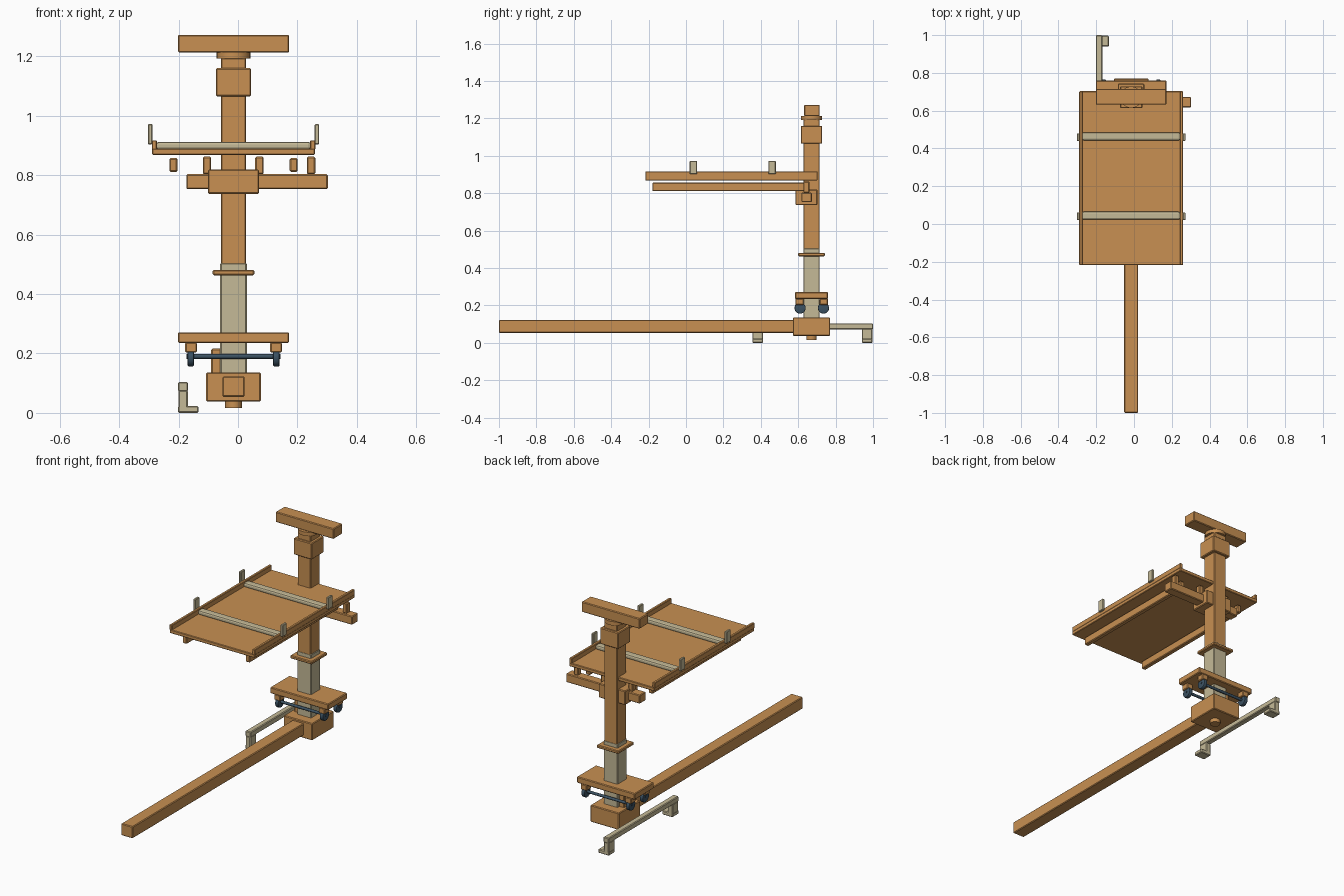
import bpy, bmesh, math
from mathutils import Matrix

if "Cube" in bpy.data.objects:
    bpy.data.objects.remove(bpy.data.objects["Cube"])


def material(name, rgb):
    m = bpy.data.materials.new(name)
    m.diffuse_color = (*rgb, 1)
    m.use_nodes = True
    m.node_tree.nodes["Principled BSDF"].inputs["Base Color"].default_value = m.diffuse_color
    return m


ORANGE = material("burnt orange", (0.58, 0.28, 0.085))
TAN = material("pale tan", (0.56, 0.49, 0.31))
SLATE = material("dark slate", (0.045, 0.085, 0.125))


def finish(bm, name, mat):
    me = bpy.data.meshes.new(name)
    bm.to_mesh(me)
    bm.free()
    me.materials.append(mat)
    ob = bpy.data.objects.new(name, me)
    bpy.context.collection.objects.link(ob)
    return ob


def box(name, x, y, z, mat=ORANGE, bevel=0.004, segments=1):
    """Box from (min, max) ranges, with softened edges."""
    bm = bmesh.new()
    bmesh.ops.create_cube(bm, size=1)
    for v in bm.verts:
        for i, (a, b) in enumerate((x, y, z)):
            v.co[i] = (a + b) / 2 + v.co[i] * (b - a)
    if bevel:
        bmesh.ops.bevel(bm, geom=bm.edges[:], offset=bevel, segments=segments,
                        affect='EDGES', profile=0.5)
    return finish(bm, name, mat)


def cylinder(name, centre, radius, length, mat, axis='Z', sides=24, bevel=0.0):
    bm = bmesh.new()
    bmesh.ops.create_cone(bm, cap_ends=True, segments=sides, radius1=radius,
                          radius2=radius, depth=length)
    if bevel:
        rims = [e for e in bm.edges if abs(e.verts[0].co.z - e.verts[1].co.z) < 1e-6]
        bmesh.ops.bevel(bm, geom=rims, offset=bevel, segments=2,
                        affect='EDGES', profile=0.5)
    rot = Matrix.Rotation(math.pi / 2, 4, 'Y') if axis == 'X' else Matrix()
    bm.transform(Matrix.Translation(centre) @ rot)
    ob = finish(bm, name, mat)
    bpy.context.view_layer.objects.active = ob
    ob.select_set(True)
    bpy.ops.object.shade_smooth_by_angle(angle=math.radians(35))
    ob.select_set(False)
    return ob


CX, CY = -0.015, 0.671      # column axis


def around(name, hx, hy, z, mat=ORANGE, bevel=0.004):
    """Box centred on the column axis."""
    return box(name, (CX - hx, CX + hx), (CY - hy, CY + hy), z, mat, bevel)


# column
around("lower_post", 0.045, 0.044, (0.12, 0.505), TAN)
around("upper_column", 0.042, 0.043, (0.49, 1.195))
around("column_collar", 0.070, 0.072, (0.463, 0.481))
around("column_head", 0.059, 0.057, (1.065, 1.16))
cylinder("top_flange", (CX, CY, 1.203), 0.057, 0.022, ORANGE)
box("top_crossbar", (-0.202, 0.172), (0.632, 0.715), (1.212, 1.272))

# base
around("base_block", 0.092, 0.099, (0.038, 0.136))
cylinder("base_foot", (CX, CY, 0.03), 0.028, 0.028, ORANGE)
box("base_beam", (-0.052, 0.022), (-1.0, 0.60), (0.054, 0.123))
box("base_lever", (-0.09, -0.055), (0.645, 0.697), (0.125, 0.216))

# wheeled carriage
around("carriage_plate", 0.187, 0.088, (0.235, 0.271))
for row, y in (("front", 0.610), ("back", 0.735)):
    cylinder(f"{row}_axle", (CX, y, 0.19), 0.008, 0.315, SLATE, 'X', 12)
    for side, s in (("left", -1), ("right", 1)):
        bx = CX + s * 0.143
        by = 0.607 if row == "front" else 0.737
        box(f"{row}_{side}_wheel_bracket", (bx - 0.02, bx + 0.02),
            (by - 0.022, by + 0.022), (0.203, 0.237))
        cylinder(f"{row}_{side}_wheel", (bx + s * 0.001, y, 0.186), 0.030, 0.022,
                 SLATE, 'X', 24, 0.005)

# side rail on two stepped feet
box("side_rail", (-0.202, -0.168), (0.355, 1.0), (0.072, 0.104), TAN)
for name, y in (("front", (0.355, 0.412)), ("back", (0.94, 0.997))):
    box(f"{name}_rail_leg", (-0.201, -0.169), y, (0.01, 0.076), TAN)
    box(f"{name}_rail_foot", (-0.202, -0.133), y, (0.0, 0.023), TAN)

# tray
TRAY_Y = (-0.217, 0.703)
box("tray_plate", (CX - 0.274, CX + 0.274), TRAY_Y, (0.868, 0.889), bevel=0.003)
for side, s in (("left", -1), ("right", 1)):
    lip = sorted((CX + s * 0.258, CX + s * 0.275))
    box(f"{side}_tray_lip", lip, TRAY_Y, (0.885, 0.917), bevel=0.003)
    rail = sorted((CX + s * 0.189, CX + s * 0.216))
    box(f"{side}_tray_rail", rail, (-0.18, 0.635), (0.811, 0.857))
    for row, y in (("front", 0.040), ("back", 0.460)):
        tab = sorted((CX + s * 0.273, CX + s * 0.288))
        box(f"{row}_{side}_strap_tab", tab, (y - 0.02, y + 0.02),
            (0.903, 0.972), TAN, 0.003)
for row, y in (("front", 0.044), ("back", 0.464)):
    box(f"{row}_strap", (CX - 0.26, CX + 0.26), (y - 0.021, y + 0.021),
        (0.886, 0.912), TAN, 0.009, 2)

# tray support arm
box("support_bracket", (-0.101, 0.071), (0.585, 0.703), (0.737, 0.819))
box("support_arm", (-0.174, 0.302), (0.617, 0.673), (0.753, 0.803))
for i, x in enumerate((-0.104, 0.072, 0.246)):
    box(f"support_post_{i + 1}", (x - 0.014, x + 0.014), (0.628, 0.660), (0.803, 0.862))
